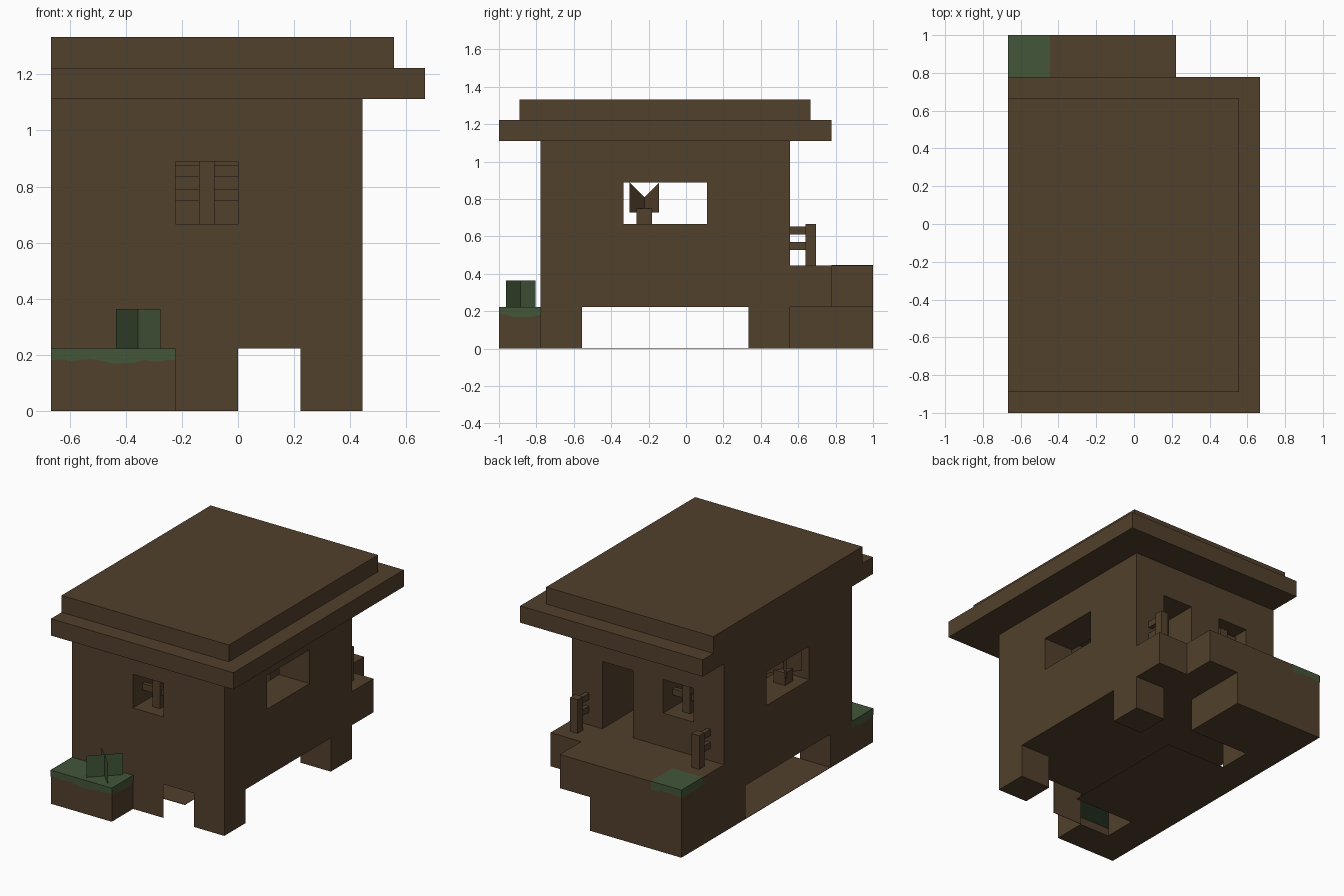
import bpy
import bmesh
import math
import random
from mathutils import Vector

random.seed(4)
U = 2 / 9                      # one building block
ORIGIN = Vector((-3, -4.5, 0))  # grid corner, in blocks

if "Cube" in bpy.data.objects:
    bpy.data.objects.remove(bpy.data.objects["Cube"], do_unlink=True)


def material(name, rgb):
    m = bpy.data.materials.new(name)
    m.use_nodes = True
    m.diffuse_color = (*rgb, 1)
    m.node_tree.nodes["Principled BSDF"].inputs["Base Color"].default_value = (*rgb, 1)
    return m


WOOD = material("dark wood brown", (0.085, 0.052, 0.025))
GREEN = material("moss green", (0.056, 0.093, 0.041))


def finish(name, bm, mat):
    """Turn block-grid geometry into a named object."""
    for v in bm.verts:
        v.co = (v.co + ORIGIN) * U
    me = bpy.data.meshes.new(name)
    bm.to_mesh(me)
    bm.free()
    me.materials.append(mat)
    ob = bpy.data.objects.new(name, me)
    bpy.context.collection.objects.link(ob)
    return ob


def box(name, lo, hi, mat=WOOD, open_sides=()):
    """Box between two grid corners; open_sides lists normals to leave out."""
    lo, hi = Vector(lo), Vector(hi)
    bm = bmesh.new()
    bmesh.ops.create_cube(bm, size=1)
    bm.normal_update()
    gone = [f for f in bm.faces if any(f.normal.dot(Vector(n)) > 0.9 for n in open_sides)]
    bmesh.ops.delete(bm, geom=gone, context="FACES")
    for v in bm.verts:
        v.co = (lo + hi) / 2 + v.co * (hi - lo)
    return finish(name, bm, mat)


def cut(ob, lo, hi):
    """Carve a box out of an object."""
    cutter = box("cutter", lo, hi)
    cutter.hide_render = True
    mod = ob.modifiers.new("cut", "BOOLEAN")
    mod.operation, mod.solver, mod.object = "DIFFERENCE", "EXACT", cutter
    bpy.context.view_layer.update()
    graph = bpy.context.evaluated_depsgraph_get()
    ob_mesh = bpy.data.meshes.new_from_object(ob.evaluated_get(graph))
    ob.modifiers.clear()
    ob.data = ob_mesh
    bpy.data.objects.remove(cutter, do_unlink=True)


def polygon(name, points, mat):
    bm = bmesh.new()
    bm.faces.new([bm.verts.new(p) for p in points])
    return finish(name, bm, mat)


def skirt(name, start, end):
    """Ragged strip of turf hanging down a block side."""
    a, b = Vector(start), Vector(end)
    steps = round((b - a).length * 6)
    low = [a.lerp(b, i / steps) - Vector((0, 0, random.uniform(0.16, 0.25)))
           for i in range(steps + 1)]
    return polygon(name, [b, a] + low, GREEN)


def fence(name, x, y, z, spans):
    """Post with two rails; spans are rail start and end offsets along x or y."""
    box(name + "_post", (x - .125, y - .125, z), (x + .125, y + .125, z + 1))
    axis, start, end = spans
    for i, h in enumerate((6, 12)):
        d = Vector((1, 0, 0)) if axis == "x" else Vector((0, 1, 0))
        side = Vector((d.y, d.x, 0)) / 16
        c = Vector((x, y, z))
        box(f"{name}_rail_{i + 1}", c + d * start - side + Vector((0, 0, h / 16)),
            c + d * end + side + Vector((0, 0, (h + 3) / 16)))


def crossed_leaves(name, x, y, z, height, notch, mat):
    """Two upright crossed sheets, optionally notched at the top."""
    for i, turn in enumerate((45, 135)):
        d = Vector((math.cos(math.radians(turn)), math.sin(math.radians(turn)), 0)) / 2
        c, up = Vector((x, y, z)), Vector((0, 0, height))
        pts = [c - d, c + d, c + d + up, c + up * (1 - notch), c - d + up]
        polygon(f"{name}_{i + 1}", pts, mat)


# Hut body with its room, door and windows
body = box("hut_body", (0, 1, 1), (5, 7, 5))
cut(body, (1, 2, 2), (4, 6, 5.5))
cut(body, (2, .5, 3), (3, 2.5, 4))
cut(body, (1, 5.5, 3), (2, 7.5, 4))
cut(body, (3, 5.5, 2), (4, 7.5, 4))
cut(body, (-.5, 3, 3), (5.5, 5, 4))

# Stepped roof
box("roof_lower", (0, 0, 5), (6, 8, 5.5))
box("roof_upper", (0, .5, 5.5), (5.5, 7.5, 6))

# Legs
for side, x in (("left", 4), ("right", 0)):
    box(f"{side}_front_leg", (x, 1, 0), (x + 1, 2, 1))
    box(f"{side}_back_leg", (x, 6, 0), (x + 1, 7, 1))

# Ground sheet and front skirting
box("ground_sheet", (0, 2, 0), (3, 6, .01))
box("front_skirting", (2, 1, 0), (3, 1.01, 1))

# Back porch and the block beneath it
box("porch_inner", (0, 7, 1), (5, 8, 2))
box("porch_outer", (0, 8, 1), (4, 9, 2))
box("porch_base", (0, 7, 0), (3, 9, 1))

# Turf block at the front
box("turf_block", (0, 0, 0), (2, 1, 1), WOOD, ((0, 1, 0), (0, 0, 1)))
box("turf_top", (0, 0, .98), (2, 1, 1), GREEN)
e = .01
skirt("turf_front", (0, -e, 1), (2, -e, 1))
skirt("turf_left", (2 + e, 0, 1), (2 + e, 1, 1))
skirt("turf_right", (-e, 0, 1), (-e, 1, 1))

# Turf patch on the porch corner
box("porch_turf_top", (0, 8, 1.98), (1, 9, 2 + e), GREEN)
skirt("porch_turf_back", (0, 9 + e, 2), (1, 9 + e, 2))
skirt("porch_turf_right", (-e, 8, 2), (-e, 9, 2))

# Fences in the windows and on the porch
fence("front_window_fence", 2.5, 1.5, 3, ("x", -.5, .5))
fence("back_window_fence", 1.5, 6.5, 3, ("x", -.5, .5))
fence("left_porch_fence", 4.5, 7.5, 2, ("y", -.5, 0))
fence("right_porch_fence", .5, 7.5, 2, ("y", -.5, 0))

# Plant on the turf and potted plant in the side window
crossed_leaves("turf_plant", 1.4, .52, 1, .64, 0, GREEN)
box("pot", (.5 - 3 / 16, 3.5 - 3 / 16, 3), (.5 + 3 / 16, 3.5 + 3 / 16, 3.375))
crossed_leaves("pot_plant", .5, 3.5, 3.28, .72, .5, WOOD)
